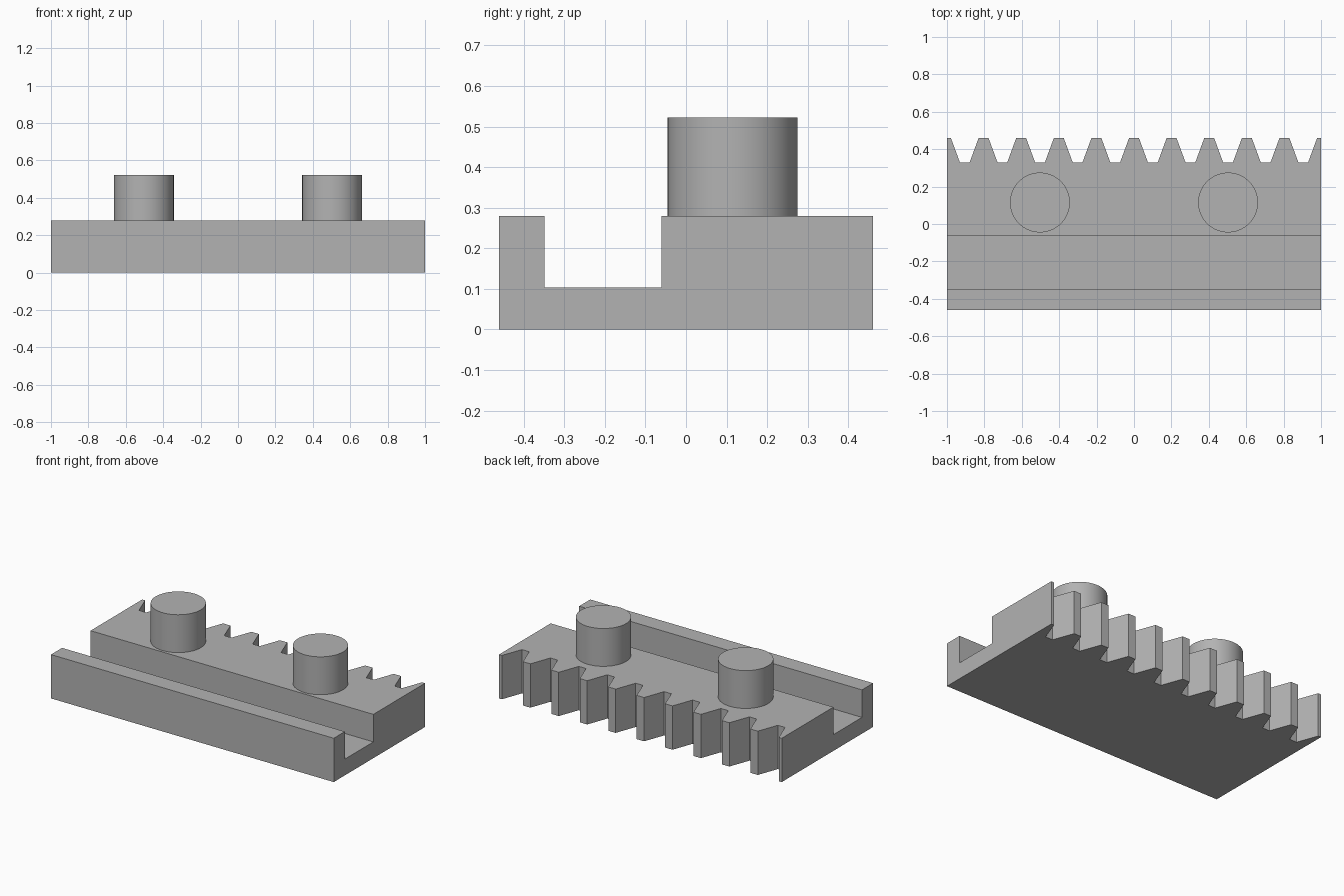
import bpy
import bmesh
import math

cube = bpy.data.objects.get("Cube")
if cube:
    bpy.data.objects.remove(cube, do_unlink=True)

HALF_LENGTH, HALF_DEPTH = 1.0, 0.461
DECK, PEG_TOP = 0.28, 0.522
PITCH = 0.0640 * math.pi
ROOT_Y, TIP_HALF, ROOT_HALF = 0.328, 0.026, 0.075

grey = bpy.data.materials.new("plain grey")
grey.use_nodes = True
colour = (0.45, 0.45, 0.45, 1)
grey.diffuse_color = colour
grey.node_tree.nodes["Principled BSDF"].inputs["Base Color"].default_value = colour


def extrude_outline(name, outline, height):
    """Extrude a flat outline upwards into a solid."""
    bm = bmesh.new()
    face = bm.faces.new([bm.verts.new((x, y, 0)) for x, y in outline])
    top = bmesh.ops.extrude_face_region(bm, geom=[face])["geom"]
    moved = [v for v in top if isinstance(v, bmesh.types.BMVert)]
    bmesh.ops.translate(bm, verts=moved, vec=(0, 0, height))
    bmesh.ops.recalc_face_normals(bm, faces=bm.faces)
    mesh = bpy.data.meshes.new(name)
    bm.to_mesh(mesh)
    bm.free()
    mesh.materials.append(grey)
    obj = bpy.data.objects.new(name, mesh)
    bpy.context.collection.objects.link(obj)
    return obj


# Toothed block: straight front, trapezoid teeth along the back
outline = [(-HALF_LENGTH, -HALF_DEPTH), (-HALF_LENGTH, HALF_DEPTH)]
for i in range(-5, 6):
    tooth = [(-ROOT_HALF, ROOT_Y), (-TIP_HALF, HALF_DEPTH),
             (TIP_HALF, HALF_DEPTH), (ROOT_HALF, ROOT_Y)]
    outline += [(i * PITCH + x, y) for x, y in tooth
                if abs(i * PITCH + x) < HALF_LENGTH]
outline += [(HALF_LENGTH, HALF_DEPTH), (HALF_LENGTH, -HALF_DEPTH)]
rack = extrude_outline("toothed_rack", outline, DECK)

# Lengthwise channel cut through the block
channel = extrude_outline("channel_cutter",
                          [(-1.1, -0.349), (1.1, -0.349), (1.1, -0.061), (-1.1, -0.061)], 0.4)
channel.location.z = 0.104
channel.hide_render = True
cut = rack.modifiers.new("channel", 'BOOLEAN')
cut.operation, cut.solver, cut.object = 'DIFFERENCE', 'EXACT', channel
bpy.context.view_layer.objects.active = rack
bpy.ops.object.modifier_apply(modifier=cut.name)
bpy.data.objects.remove(channel, do_unlink=True)

# Two round pegs on the deck
for side, x in (("right", -0.503), ("left", 0.503)):
    bpy.ops.mesh.primitive_cylinder_add(
        vertices=64, radius=0.16, depth=PEG_TOP - DECK,
        location=(x, 0.115, (PEG_TOP + DECK) / 2))
    peg = bpy.context.object
    peg.name = side + "_peg"
    peg.data.materials.append(grey)
    bpy.ops.object.shade_smooth_by_angle(angle=math.radians(30))
